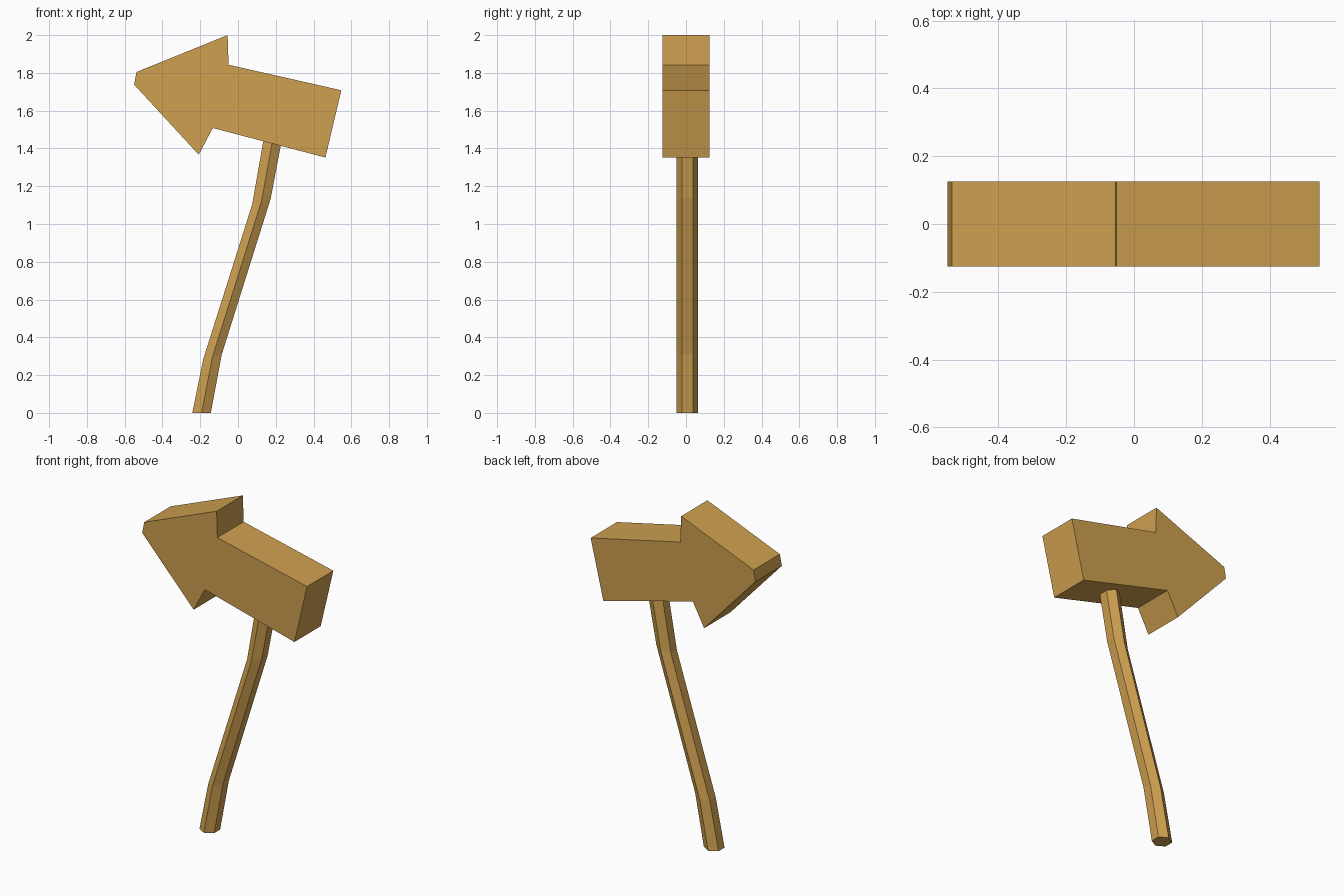
import bpy, bmesh, math

if "Cube" in bpy.data.objects:
    bpy.data.objects.remove(bpy.data.objects["Cube"])

wood = bpy.data.materials.new("wood")
wood.diffuse_color = (0.62, 0.35, 0.08, 1)
wood.use_nodes = True
wood.node_tree.nodes["Principled BSDF"].inputs["Base Color"].default_value = wood.diffuse_color


def loft(name, rings):
    """Closed flat-shaded solid through matching rings of points."""
    bm = bmesh.new()
    loops = [[bm.verts.new(p) for p in ring] for ring in rings]
    n = len(loops[0])
    for a, b in zip(loops, loops[1:]):
        for i in range(n):
            j = (i + 1) % n
            bm.faces.new((a[i], a[j], b[j], b[i]))
    bm.faces.new(loops[0][::-1])
    bm.faces.new(loops[-1])
    bmesh.ops.recalc_face_normals(bm, faces=bm.faces[:])
    mesh = bpy.data.meshes.new(name)
    bm.to_mesh(mesh)
    bm.free()
    mesh.materials.append(wood)
    obj = bpy.data.objects.new(name, mesh)
    bpy.context.collection.objects.link(obj)
    return obj


# Arrow-shaped head: side profile extruded across y
profile = [(-0.537, 1.805), (-0.055, 2.0), (-0.05, 1.843), (0.547, 1.708),
           (0.463, 1.352), (-0.133, 1.508), (-0.208, 1.367), (-0.55, 1.738)]
loft("hammer_head", [[(x, y, z) for x, z in profile] for y in (-0.125, 0.125)])

# Bent six-sided handle: centre x, centre z, slope of the cross-section
path = [(-0.193, 0.0, 0.0), (-0.135, 0.297, 0.25),
        (0.124, 1.119, 0.3), (0.19, 1.48, 0.0)]
R, Y = 0.0565, 0.0075
angles = [math.radians(30 + 60 * k) for k in range(6)]
loft("handle", [[(x + R * math.cos(a), Y + R * math.sin(a), z + s * R * math.cos(a))
                 for a in angles] for x, z, s in path])
